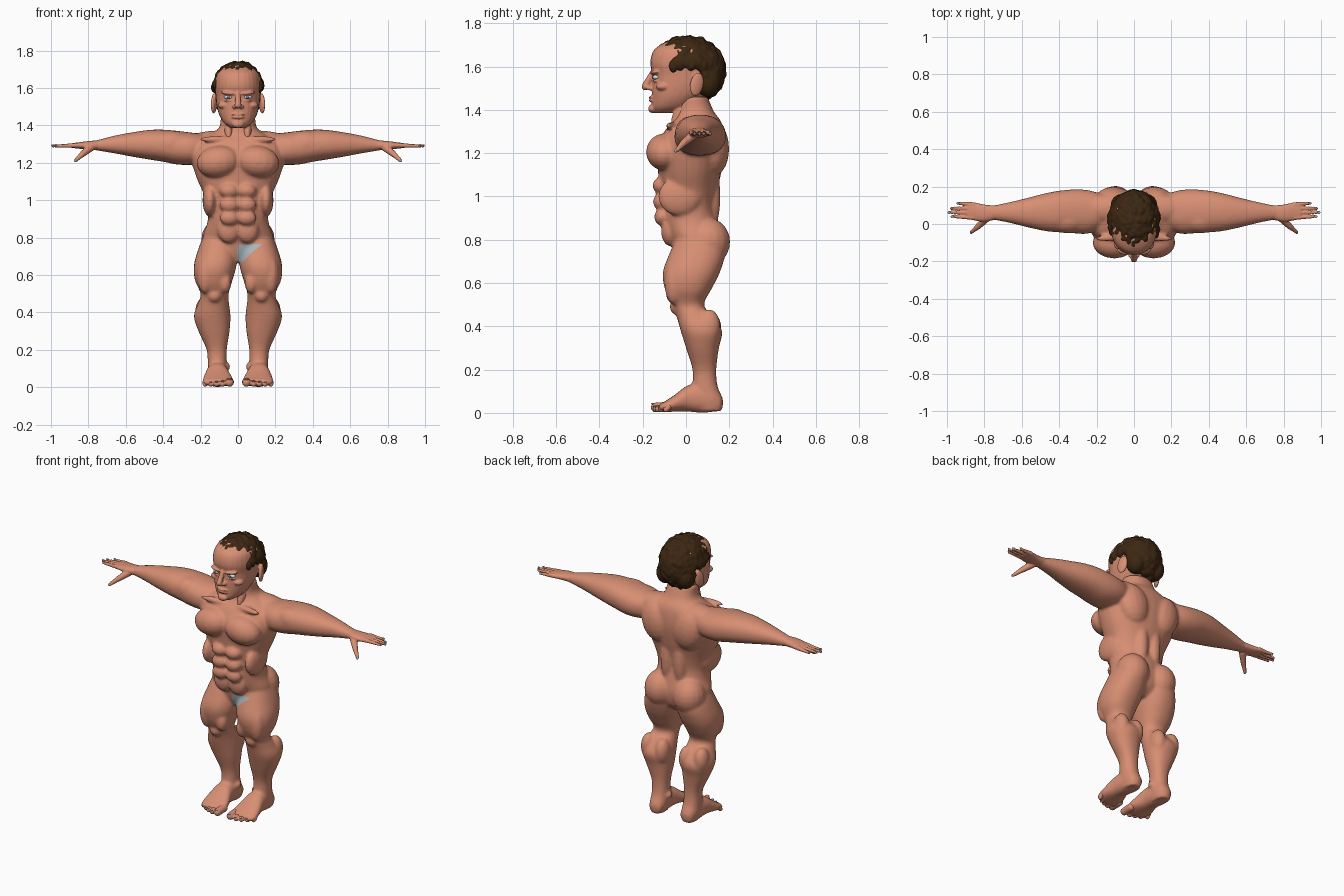
import bpy, bmesh, math, random
from mathutils import Matrix, Vector

random.seed(4)
if "Cube" in bpy.data.objects:
    bpy.data.objects.remove(bpy.data.objects["Cube"], do_unlink=True)


def material(name, color):
    mat = bpy.data.materials.new(name)
    mat.use_nodes = True
    mat.diffuse_color = (*color, 1)
    bsdf = next(n for n in mat.node_tree.nodes if n.type == 'BSDF_PRINCIPLED')
    bsdf.inputs["Base Color"].default_value = (*color, 1)
    return mat


SKIN = material("skin", (.68, .27, .17))
HAIR = material("dark brown hair", (.045, .02, .006))
GREY = material("grey", (.4, .47, .5))
WHITE = material("eye white", (.7, .75, .78))
IRIS = material("iris blue grey", (.12, .2, .27))
SIDES = (1, -1)


def blob(bm, center, radii, rot=(0, 0, 0), detail=16):
    """Ellipsoid with optional rotation."""
    turn = Matrix.Identity(4)
    for angle, axis in zip(rot, "XYZ"):
        turn = Matrix.Rotation(angle, 4, axis) @ turn
    matrix = Matrix.Translation(center) @ turn @ Matrix.Diagonal((*radii, 1))
    bmesh.ops.create_uvsphere(bm, u_segments=detail, v_segments=detail // 2 + 2,
                              radius=1, matrix=matrix)


def pair(bm, center, radii, rot=(0, 0, 0)):
    """Mirrored ellipsoids."""
    for s in SIDES:
        blob(bm, (s * center[0], center[1], center[2]), radii,
             (rot[0], s * rot[1], s * rot[2]))


def smooth_rows(rows, steps=4):
    """Catmull-Rom interpolation between rows."""
    rows = [Vector(r) for r in rows]
    out = []
    for i in range(len(rows) - 1):
        a, b = rows[max(i - 1, 0)], rows[i]
        c, d = rows[i + 1], rows[min(i + 2, len(rows) - 1)]
        for k in range(steps):
            t = k / steps
            out.append(b + (c - a) * (t / 2) + (a * 2 - b * 5 + c * 4 - d) * (t * t / 2)
                       + (b * 3 - a - c * 3 + d) * (t ** 3 / 2))
    return out + [rows[-1]]


def loft(bm, rows, axis, side=1, power=.9, sides=28):
    """Closed tube from rows of position, low/high of first and second cross axis."""
    rings = []
    for pos, lo1, hi1, lo2, hi2 in smooth_rows(rows):
        ring = []
        for k in range(sides):
            a = math.tau * k / sides
            c, s = math.cos(a), math.sin(a)
            u = (lo1 + hi1) / 2 + (hi1 - lo1) / 2 * math.copysign(abs(c) ** power, c)
            v = (lo2 + hi2) / 2 + (hi2 - lo2) / 2 * math.copysign(abs(s) ** power, s)
            x, y, z = {"X": (pos, u, v), "Y": (u, pos, v), "Z": (u, v, pos)}[axis]
            ring.append(bm.verts.new((side * x, y, z)))
        rings.append(ring)
    faces = [bm.faces.new(rings[0]), bm.faces.new(rings[-1])]
    for r0, r1 in zip(rings, rings[1:]):
        for k in range(sides):
            n = (k + 1) % sides
            faces.append(bm.faces.new((r0[k], r0[n], r1[n], r1[k])))
    bmesh.ops.recalc_face_normals(bm, faces=faces)


def capsule(bm, start, end, r0, r1):
    """Tapered rod with round ends, for fingers and toes."""
    start, end = Vector(start), Vector(end)
    for k in range(9):
        t = k / 8
        blob(bm, start.lerp(end, t), [r0 + (r1 - r0) * t] * 3, detail=12)


def finish(name, bm, mats, voxel=None, smoothing=0):
    mesh = bpy.data.meshes.new(name)
    bm.to_mesh(mesh)
    bm.free()
    obj = bpy.data.objects.new(name, mesh)
    bpy.context.collection.objects.link(obj)
    if voxel:
        remesh = obj.modifiers.new("fuse", 'REMESH')
        remesh.mode, remesh.voxel_size = 'VOXEL', voxel
        soften = obj.modifiers.new("soften", 'SMOOTH')
        soften.factor, soften.iterations = .5, smoothing
        graph = bpy.context.evaluated_depsgraph_get()
        fused = bpy.data.meshes.new_from_object(obj.evaluated_get(graph))
        obj.modifiers.clear()
        obj.data = fused
        fused.name = name
    obj.data.materials.clear()
    for mat in mats:
        obj.data.materials.append(mat)
    obj.data.shade_smooth()
    return obj


# Torso: height, half width, front, back
body = bmesh.new()
torso = [(.67, .07, -.03, .1), (.72, .16, -.055, .15), (.8, .188, -.075, .165),
         (.88, .164, -.105, .15), (.95, .162, -.112, .135), (1.03, .183, -.12, .145),
         (1.12, .222, -.13, .165), (1.22, .25, -.135, .18), (1.3, .24, -.1, .175),
         (1.35, .15, -.06, .16), (1.39, .1, -.05, .13), (1.46, .092, -.05, .1)]
loft(body, [(z, -w, w, f, b) for z, w, f, b in torso], "Z")

# Torso muscles
pair(body, (.105, -.1, 1.205), (.118, .085, .085), (0, .15, 0))
for z, depth in ((1.05, .042), (.975, .04), (.905, .034)):
    pair(body, (.047, -.113, z), (.052, depth, .04))
pair(body, (.15, -.03, 1.0), (.04, .1, .09))
pair(body, (.05, -.075, .84), (.06, .04, .07))
pair(body, (.11, .125, 1.22), (.1, .075, .13), (0, .2, 0))
pair(body, (.045, .11, 1.0), (.045, .05, .17))
pair(body, (.15, .08, 1.31), (.15, .08, .06), (0, .1, 0))
pair(body, (.11, -.07, 1.325), (.1, .02, .018), (0, 0, -.1))
pair(body, (.1, .105, .79), (.097, .1, .11))

# Arms and legs
arm = [(.14, 0, .15, 1.21, 1.35), (.24, -.05, .18, 1.19, 1.36), (.32, -.05, .185, 1.19, 1.37),
       (.4, -.045, .178, 1.205, 1.377), (.48, -.037, .163, 1.218, 1.375),
       (.58, -.015, .137, 1.235, 1.36), (.66, .005, .118, 1.25, 1.345),
       (.75, .022, .1, 1.265, 1.322), (.79, .022, .1, 1.273, 1.314)]
leg = [(.82, .02, .18, -.04, .15), (.74, .003, .212, -.075, .18), (.65, .008, .236, -.107, .157),
       (.57, .03, .23, -.097, .117), (.5, .05, .2, -.065, .083), (.45, .048, .213, -.045, .12),
       (.38, .04, .236, -.025, .167), (.3, .045, .212, 0, .152), (.2, .06, .168, .03, .14),
       (.12, .06, .162, .03, .147), (.06, .058, .162, .03, .172), (.008, .068, .152, .05, .165)]
foot = [(.16, .07, .15, .01, .08), (.08, .058, .163, 0, .13), (.01, .05, .172, .006, .128),
        (-.05, .03, .186, .006, .085), (-.1, .022, .188, .003, .052), (-.125, .03, .16, .008, .04)]
for s in SIDES:
    loft(body, arm, "X", s)
    loft(body, leg, "Z", s)
    loft(body, foot, "Y", s)
pair(body, (.07, -.055, .56), (.035, .04, .06))
pair(body, (.175, -.055, .6), (.045, .045, .1))
pair(body, (.125, -.05, .49), (.035, .025, .035))
pair(body, (.085, .11, .39), (.045, .055, .08))
pair(body, (.185, .105, .4), (.045, .055, .08))
pair(body, (.06, .085, .11), (.02, .025, .022))
pair(body, (.36, .02, 1.3), (.11, .07, .07))
body_obj = finish("body", body, [SKIN, GREY], .008, 9)

# Painted patch on the front of the hips
for face in body_obj.data.polygons:
    x, y, z = face.center
    if y < .02 and face.normal.y < 0 and 0 < x < .12 and .65 + .9 * x < z < .765:
        face.material_index = 1

# Hands
hands, nails = bmesh.new(), bmesh.new()
palm = [(.74, .024, .098, 1.267, 1.32), (.8, .012, .104, 1.27, 1.316),
        (.86, .02, .116, 1.276, 1.308), (.89, .028, .112, 1.28, 1.304)]
fingers = [(.034, .04, .98), (.06, .062, .997), (.083, .084, .983), (.104, .112, .95)]
for s in SIDES:
    loft(hands, palm, "X", s)
    for root, tip, reach in fingers:
        capsule(hands, (s * .86, root, 1.293), (s * (reach - .008), tip, 1.289), .0135, .0085)
        blob(nails, (s * (reach - .008), tip, 1.295), (.009, .006, .004), detail=10)
    capsule(hands, (s * .79, .03, 1.28), (s * .835, -.015, 1.243), .022, .016)
    capsule(hands, (s * .835, -.015, 1.243), (s * .868, -.042, 1.213), .015, .01)
    blob(nails, (s * .871, -.047, 1.211), (.007, .007, .008), detail=10)
finish("hands", hands, [SKIN], .0042, 3)

# Toes
toes = bmesh.new()
for s in SIDES:
    for k in range(5):
        size = .024 if k == 0 else .0185 - .001 * k
        x = .045 if k == 0 else .052 + .031 * k
        tip = -.14 + .003 * k * k
        capsule(toes, (s * x, -.08, .028), (s * x, tip, size + .001), size, size * .95)
        blob(nails, (s * x, tip - size * .5, size * 1.75), (size * .5, .009, .004), detail=10)
finish("toes", toes, [SKIN], .0045, 3)
finish("nails", nails, [GREY])

# Head: height, half width, front, back
head = bmesh.new()
skull = [(1.385, .035, -.145, -.05), (1.41, .072, -.158, .02), (1.45, .098, -.158, .07),
         (1.5, .113, -.158, .12), (1.56, .12, -.155, .145), (1.62, .124, -.165, .15),
         (1.68, .11, -.145, .135), (1.72, .06, -.08, .08)]
loft(head, [(z, -w, w, f, b) for z, w, f, b in skull], "Z")
capsule(head, (0, -.155, 1.57), (0, -.188, 1.508), .013, .018)
pair(head, (.018, -.165, 1.5), (.013, .018, .011))
blob(head, (0, -.155, 1.405), (.032, .02, .02))
for z in (1.458, 1.443):
    blob(head, (0, -.155, z), (.037, .018, .007))
pair(head, (.053, -.145, 1.572), (.04, .02, .009), (0, -.1, .25))
pair(head, (.052, -.139, 1.534), (.027, .014, .006), (0, 0, .25))
pair(head, (.075, -.105, 1.507), (.034, .034, .02))
pair(head, (.128, .05, 1.518), (.014, .033, .056), (-.2, 0, .35))
pair(head, (.05, -.01, 1.4), (.025, .04, .1), (-.5, 0, 0))
finish("head", head, [SKIN], .0048, 3)

# Eyes
eyes, irises = bmesh.new(), bmesh.new()
pair(eyes, (.052, -.137, 1.55), (.024, .018, .011), (0, 0, .25))
pair(irises, (.05, -.153, 1.55), (.008, .005, .008))
finish("eyes", eyes, [WHITE])
finish("irises", irises, [IRIS])

# Wavy hair: tufts spread over the skull above the hairline
hair = bmesh.new()
count = 620
for k in range(count):
    h = 1 - 2 * (k + .5) / count
    turn, ring = k * 2.39996, math.sqrt(1 - h * h)
    x, y = ring * math.cos(turn), ring * math.sin(turn)
    p = Vector((x * .12, .008 + y * .153, 1.58 + h * .138))
    if p.y < -.06:
        line = 1.655 - .2 * (p.y + .16)
    elif p.y < .075:
        line = 1.6
    else:
        line = 1.475
    if p.z > line + random.uniform(-.008, .008):
        size = random.uniform(.019, .029)
        blob(hair, p, (size, size * .8, size * 1.2),
             (random.uniform(-.7, .7), random.uniform(-.7, .7), turn), 10)
pair(hair, (.07, .1, 1.53), (.055, .06, .07))
finish("hair", hair, [HAIR], .006, 2)
